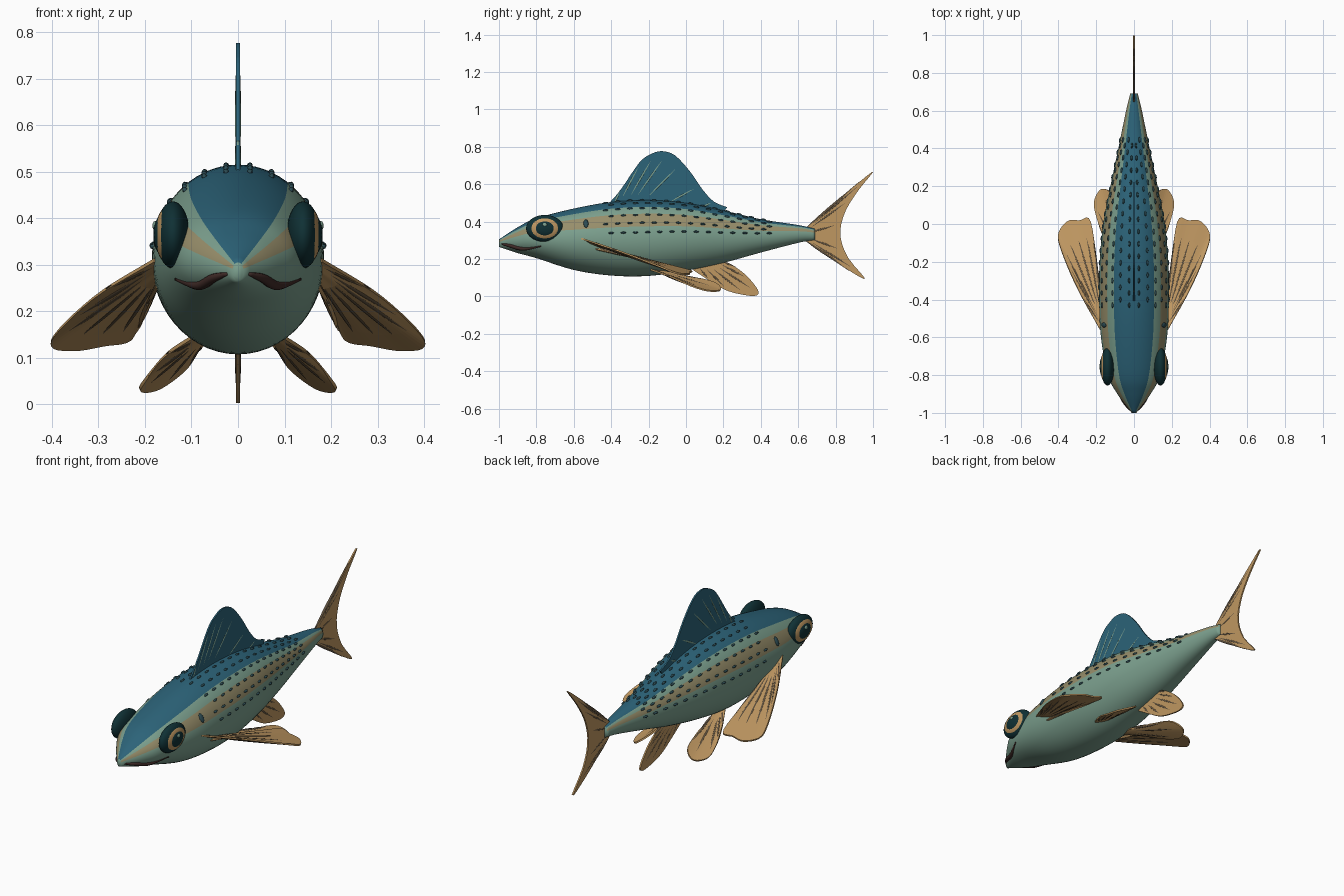
import bpy, bmesh, math
from mathutils import Vector, Matrix

cube = bpy.data.objects.get("Cube")
if cube:
    bpy.data.objects.remove(cube, do_unlink=True)


def material(name, r, g, b):
    m = bpy.data.materials.new(name)
    m.use_nodes = True
    m.diffuse_color = (r, g, b, 1)
    bsdf = m.node_tree.nodes["Principled BSDF"]
    bsdf.inputs["Base Color"].default_value = (r, g, b, 1)
    bsdf.inputs["Roughness"].default_value = 0.7
    return m


BLUE = material("back_blue", 0.025, 0.125, 0.19)
GREEN = material("belly_seafoam", 0.20, 0.35, 0.27)
TAN = material("side_band_tan", 0.31, 0.27, 0.145)
FIN = material("fin_amber", 0.52, 0.31, 0.12)
RAY = material("ray_brown", 0.12, 0.085, 0.05)
DARK = material("eye_dark_teal", 0.005, 0.03, 0.035)
MOUTH = material("mouth_brown", 0.05, 0.023, 0.02)
SPOT = material("spot_slate", 0.025, 0.07, 0.085)


def spline(points, n):
    """Sample a smooth curve through the points."""
    p = [Vector(q) for q in points]
    p = [2 * p[0] - p[1]] + p + [2 * p[-1] - p[-2]]
    spans, out = len(p) - 3, []
    for i in range(n + 1):
        f = i / n * spans
        k = min(int(f), spans - 1)
        t = f - k
        a, b, c, d = p[k:k + 4]
        out.append(0.5 * (2 * b + (c - a) * t + (2 * a - 5 * b + 4 * c - d) * t ** 2
                          + (3 * b - a - 3 * c + d) * t ** 3))
    return out


def add_object(name, bm, *mats, smooth=True):
    bmesh.ops.recalc_face_normals(bm, faces=bm.faces)
    mesh = bpy.data.meshes.new(name)
    bm.to_mesh(mesh)
    bm.free()
    for m in mats:
        mesh.materials.append(m)
    for f in mesh.polygons:
        f.use_smooth = smooth
    ob = bpy.data.objects.new(name, mesh)
    bpy.context.collection.objects.link(ob)
    return ob


def tube(bm, path, radius, taper=0.4, sides=6):
    """Sweep a round section along a path, thinner towards both ends or the far end."""
    rings = []
    for i, p in enumerate(path):
        d = path[min(i + 1, len(path) - 1)] - path[max(i - 1, 0)]
        q = d.to_track_quat('Z', 'Y')
        t = i / (len(path) - 1)
        r = radius * (taper + (1 - taper) * math.sin(math.pi * t))
        rings.append([bm.verts.new(p + q @ Vector((r * math.cos(a), r * math.sin(a), 0)))
                      for a in (math.tau * s / sides for s in range(sides))])
    for a, b in zip(rings, rings[1:]):
        for s in range(sides):
            bm.faces.new((a[s], a[s - 1], b[s - 1], b[s]))
    bm.faces.new(rings[0])
    bm.faces.new(rings[-1])


# Body stations: y, top, bottom, half width
STATIONS = spline([
    (-1.0, .305, .265, .012), (-.9, .37, .232, .088), (-.8, .418, .205, .138),
    (-.6, .47, .142, .175), (-.4, .505, .112, .185), (-.2, .515, .11, .182),
    (0, .50, .138, .163), (.2, .46, .18, .125), (.4, .413, .235, .083),
    (.6, .382, .287, .042), (.69, .362, .302, .02)], 60)


def surface(y, angle):
    """Point on the body at a station, angle measured from the top of the back."""
    i = next((k for k, s in enumerate(STATIONS) if s[0] >= y), len(STATIONS) - 1)
    s = STATIONS[i]
    if i > 0:
        p = STATIONS[i - 1]
        s = p.lerp(s, (y - p[0]) / (s[0] - p[0]))
    mid, half = (s[1] + s[2]) / 2, (s[1] - s[2]) / 2
    return Vector((s[3] * math.sin(angle), y, mid + half * math.cos(angle)))


# Body with colour bands chosen by the angle around the section
bands = [(35, 6, 0), (50, 3, 1), (72, 4, 2), (180, 16, 1)]
angles, colours, start = [0], [], 0
for end, steps, colour in bands:
    angles += [start + (end - start) * (k + 1) / steps for k in range(steps)]
    colours += [colour] * steps
    start = end
angles += [360 - a for a in reversed(angles[1:-1])]
colours += colours[::-1]
bm = bmesh.new()
rings = [[bm.verts.new(surface(s[0], math.radians(a))) for a in angles] for s in STATIONS]
for r0, r1 in zip(rings, rings[1:]):
    for k, colour in enumerate(colours):
        j = (k + 1) % len(angles)
        bm.faces.new((r0[k], r0[j], r1[j], r1[k])).material_index = colour
for ring in (rings[0], rings[-1]):
    bm.faces.new(ring).material_index = 1
add_object("body", bm, BLUE, GREEN, TAN)


def fin(name, root, rim, ray_count, mat, ray_mat, thickness=.008, side=1, n=36, rows=5):
    """Fan a thin web from a root line to a rim curve and lay rays in it."""
    flip = Vector((side, 1, 1))
    a = [p * flip for p in spline(root, n)]
    b = [p * flip for p in spline(rim, n)]
    bm = bmesh.new()
    grid = [[bm.verts.new(p.lerp(q, r / rows)) for p, q in zip(a, b)] for r in range(rows + 1)]
    for g, h in zip(grid, grid[1:]):
        for k in range(n):
            bm.faces.new((g[k], g[k + 1], h[k + 1], h[k]))
    ob = add_object(name, bm, mat, smooth=False)
    mod = ob.modifiers.new("thickness", 'SOLIDIFY')
    mod.thickness, mod.offset = thickness, 0
    bm = bmesh.new()
    for i in range(ray_count):
        k = round(n * (i + 1) / (ray_count + 1))
        tube(bm, [a[k].lerp(b[k], .05 + .9 * t / 6) for t in range(7)], thickness * .8)
    add_object(name + "_rays", bm, ray_mat)


# Fins on the centre line
fin("dorsal_fin",
    [(0, -.41, .485), (0, -.34, .49), (0, -.2, .495), (0, .2, .45)],
    [(0, -.41, .50), (0, -.35, .57), (0, -.25, .715), (0, -.19, .76), (0, -.13, .777),
     (0, -.06, .755), (0, .02, .67), (0, .09, .57), (0, .15, .507), (0, .22, .477)],
    7, BLUE, GREEN)
fin("tail_fin", [(0, .62, .35), (0, .62, .33), (0, .62, .31)],
    [(0, .69, .365), (0, .82, .52), (0, .93, .615), (0, 1.0, .666), (0, .92, .565),
     (0, .85, .45), (0, .825, .33), (0, .865, .21), (0, .957, .095), (0, .87, .14),
     (0, .76, .215), (0, .67, .29)], 9, FIN, RAY)
fin("anal_fin", [(0, .04, .16), (0, .12, .18), (0, .2, .2)],
    [(0, .04, .14), (0, .12, .088), (0, .21, .035), (0, .3, .01), (0, .37, .004),
     (0, .387, .03), (0, .33, .105), (0, .26, .16), (0, .2, .185)], 6, FIN, RAY)

for side, label in ((1, "left"), (-1, "right")):
    # Paired fins
    fin(label + "_pectoral_fin", [(.165, -.56, .31), (.165, -.53, .29), (.165, -.5, .265)],
        [(.18, -.56, .31), (.30, -.34, .237), (.385, -.14, .16), (.40, -.05, .125),
         (.35, .015, .118), (.29, .018, .128), (.228, .01, .142), (.2, -.28, .205),
         (.175, -.48, .25)], 8, FIN, RAY, side=side)
    fin(label + "_pelvic_fin", [(.09, -.19, .145), (.08, -.16, .14), (.07, -.12, .135)],
        [(.10, -.19, .144), (.157, -.08, .105), (.197, .03, .056), (.21, .12, .03),
         (.17, .185, .035), (.115, .15, .075), (.09, 0, .112), (.08, -.1, .125)],
        6, FIN, RAY, side=side)

    # Eye in stacked flattened globes
    for part, mat, x, size in (("eye_rim", DARK, .14, (.036, .1, .072)),
                               ("iris", FIN, .15, (.028, .085, .062)),
                               ("pupil", DARK, .16, (.022, .06, .045)),
                               ("eye_glint", GREEN, .178, (.006, .012, .01))):
        z = .384 if part == "eye_glint" else .364
        bm = bmesh.new()
        bmesh.ops.create_uvsphere(bm, u_segments=32, v_segments=20, radius=1,
                                  matrix=Matrix.LocRotScale(Vector((side * x, -.755, z)), None,
                                                            Vector(size)))
        add_object(label + "_" + part, bm, mat)

    # Mouth line hugging the snout
    bm = bmesh.new()
    path = spline([(surface(y, math.radians(a))) * Vector((side, 1, 1)) for y, a in
                   ((-.985, 105), (-.94, 118), (-.87, 128), (-.775, 112))], 16)
    tube(bm, path, .011, taper=.3, sides=8)
    add_object(label + "_mouth", bm, MOUTH)

    # Raised scale spots in rows, with a gill mark ahead of them
    bm = bmesh.new()
    marks = [(-.535, 62, .014, .026)]
    for row, a in enumerate((8, 23, 38, 52, 66, 81)):
        marks += [(-.43 + .065 * k + .03 * (row % 2), a, .015, .006) for k in range(14)]
    for y, a, length, width in marks:
        a = math.radians(a)
        p = surface(y, a)
        ahead, around = surface(y + .02, a) - p, surface(y, a + .05) - p
        ahead.normalize()
        out = around.cross(ahead).normalized()
        around = ahead.cross(out)
        m = Matrix((ahead * length, around * width, out * .007)).transposed().to_4x4()
        m.translation = p
        m = Matrix.Diagonal((side, 1, 1, 1)) @ m
        bmesh.ops.create_uvsphere(bm, u_segments=8, v_segments=6, radius=1, matrix=m)
    add_object(label + "_spots", bm, SPOT)
